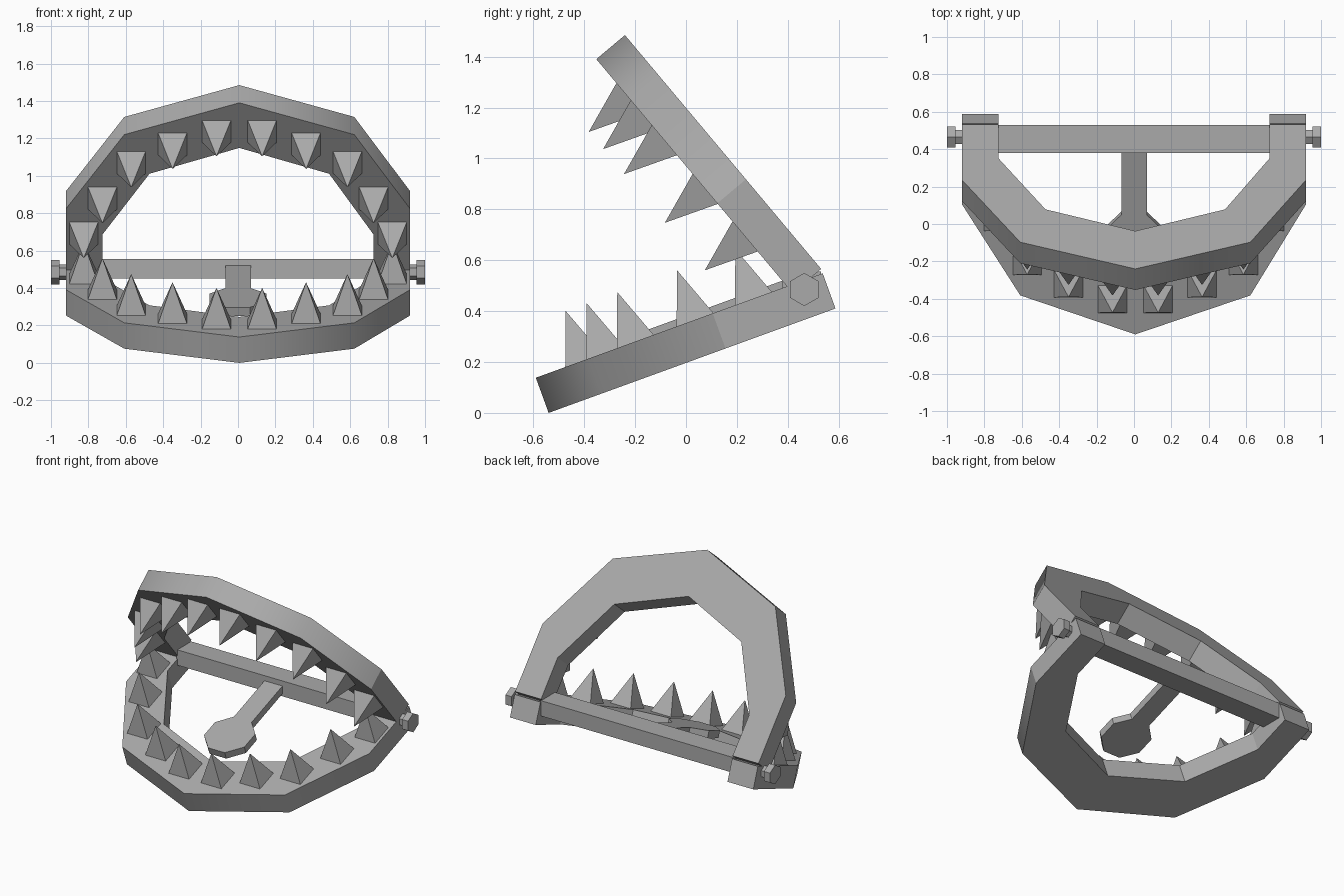
import bpy
import bmesh
from math import radians, sin, cos, pi
from mathutils import Matrix, Vector

cube = bpy.data.objects.get("Cube")
if cube:
    bpy.data.objects.remove(cube, do_unlink=True)

steel = bpy.data.materials.new("grey_steel")
steel.use_nodes = True
GREY = (0.4, 0.4, 0.4, 1)
steel.diffuse_color = GREY
steel.node_tree.nodes["Principled BSDF"].inputs["Base Color"].default_value = GREY

THICK = 0.147   # jaw thickness
SHIFT = 0.007   # curved part of the jaw sits slightly off centre


def finish(name, bm, matrix=Matrix()):
    bm.transform(matrix)
    bmesh.ops.recalc_face_normals(bm, faces=bm.faces)
    mesh = bpy.data.meshes.new(name)
    bm.to_mesh(mesh)
    bm.free()
    mesh.materials.append(steel)
    obj = bpy.data.objects.new(name, mesh)
    bpy.context.collection.objects.link(obj)
    return obj


def frame(angle, y, z, side):
    """Local x, length, normal axes of a part tilted about x."""
    a = radians(angle)
    m = Matrix.Identity(4)
    m.col[1] = (0, cos(a), sin(a), 0)
    m.col[2] = (0, -side * sin(a), side * cos(a), 0)
    m.col[3] = (0, y, z, 1)
    return m


def prism(points, low, high):
    bm = bmesh.new()
    bottom = [bm.verts.new((x, y, low)) for x, y in points]
    top = [bm.verts.new((x, y, high)) for x, y in points]
    bm.faces.new(bottom)
    bm.faces.new(top)
    n = len(points)
    walls = [bm.faces.new((bottom[i], bottom[(i + 1) % n], top[(i + 1) % n], top[i]))
             for i in range(n)]
    return bm, walls


def mirrored(half, tip):
    """Open outline running from the left end, over the tip, to the right end."""
    bend = lambda x: SHIFT if x < 0.7 else 0
    return ([(-x + bend(x), y) for x, y in half] + [(SHIFT, tip)]
            + [(x + bend(x), y) for x, y in reversed(half)])


def jaw(name, matrix):
    # angular horseshoe, softly shaded around the outer front
    outer = mirrored([(0.92, 1.2), (0.92, 0.74), (0.615, 0.222)], 0)
    inner = mirrored([(0.725, 1.2), (0.725, 0.92), (0.48, 0.495)], 0.315)
    bm, walls = prism(outer + inner[::-1], 0, THICK)
    for wall in walls[1:5]:
        wall.smooth = True
    finish(name, bm, matrix)

    # pyramid teeth standing along the middle of the jaw
    bm = bmesh.new()
    half = 0.077
    for x, u in ((0.122, 0.2), (0.357, 0.288), (0.578, 0.416), (0.725, 0.666), (0.825, 0.91)):
        for side in (-1, 1):
            cx = side * x + (SHIFT if x < 0.7 else 0)
            base = [bm.verts.new((cx + i * half, u + j * half, THICK))
                    for i, j in ((-1, -1), (1, -1), (1, 1), (-1, 1))]
            tip = bm.verts.new((cx, u, THICK + 0.207))
            bm.faces.new(base)
            for i in range(4):
                bm.faces.new((base[i], base[(i + 1) % 4], tip))
    finish(name + "_teeth", bm, matrix)


lower = frame(20, -0.54, 0, 1)
upper = frame(-50, -0.24, 1.485, -1)
jaw("lower_jaw", lower)
jaw("upper_jaw", upper)


def rect(x0, x1, y0, y1):
    return [(x0, y0), (x1, y0), (x1, y1), (x0, y1)]


# hinge bar across the back
finish("hinge_bar", prism(rect(-0.73, 0.73, 0.38, 0.53), 0.45, 0.555)[0])

# trigger arm and octagonal pressure plate, sloping with the lower jaw
slope = frame(20, -0.09, 0.349, 1)
finish("trigger_arm", prism(rect(-0.066, 0.07, 0.1, 0.52), -0.05, 0)[0], slope)
octagon = [(0.165 * cos((i + 0.5) * pi / 4), 0.165 * sin((i + 0.5) * pi / 4)) for i in range(8)]
finish("pressure_plate", prism(octagon, -0.05, 0)[0], slope)

# hexagonal hinge bolts
for side, label in ((1, "left"), (-1, "right")):
    for part, radius, x0, x1 in (("shaft", 0.042, 0.88, 0.97), ("head", 0.065, 0.955, 1.0)):
        bm = bmesh.new()
        bmesh.ops.create_cone(bm, cap_ends=True, segments=6, radius1=radius,
                              radius2=radius, depth=x1 - x0)
        turn = Matrix.Rotation(radians(90), 4, "Y")
        bm.transform(turn)
        # keep one corner pointing up
        top = max(bm.verts, key=lambda v: v.co.z).co.z
        if top < radius * 0.95:
            bm.transform(Matrix.Rotation(radians(30), 4, "X"))
        place = Matrix.Translation(Vector((side * (x0 + x1) / 2, 0.465, 0.485)))
        finish(f"{label}_bolt_{part}", bm, place)
